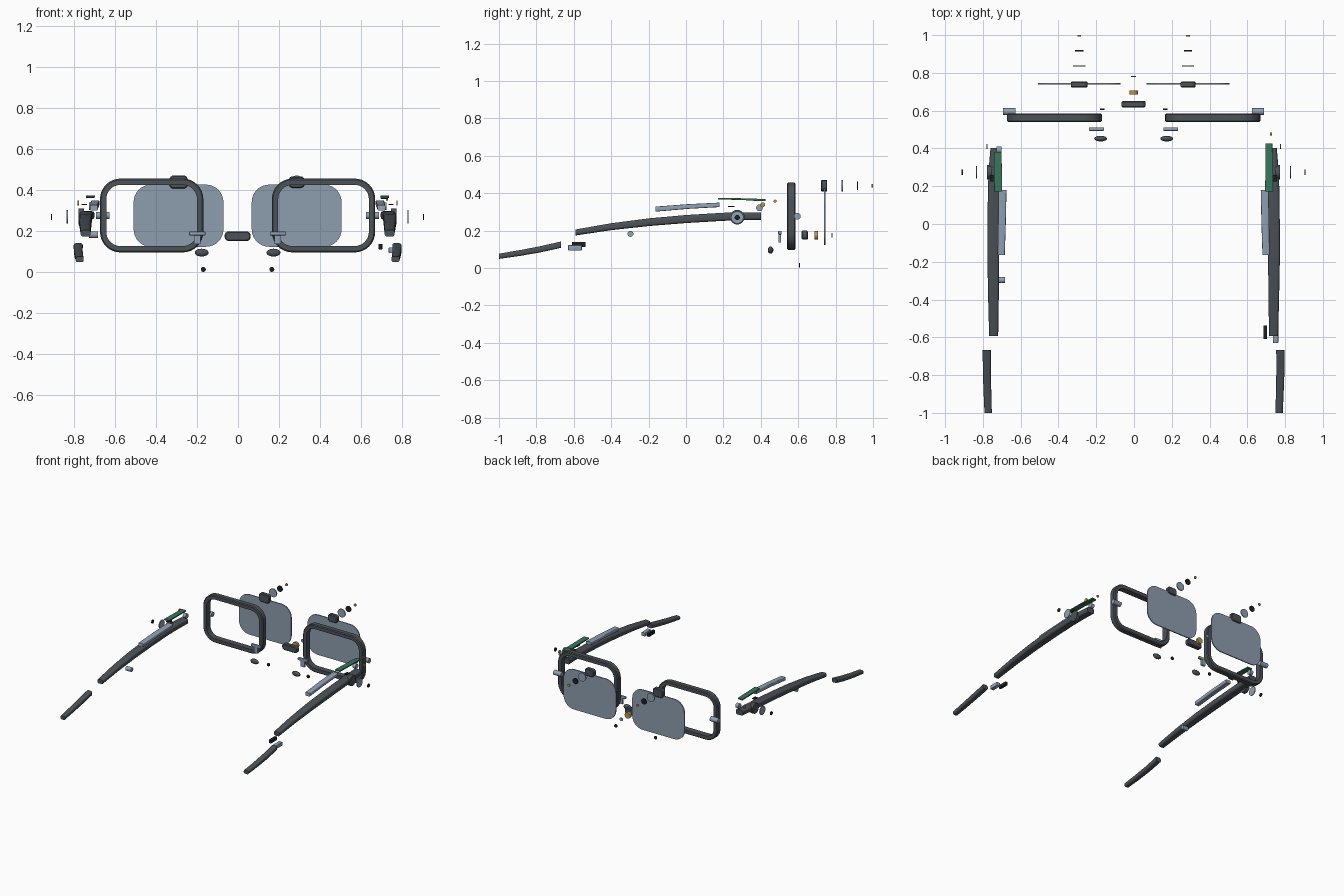
import bpy, bmesh, math
from mathutils import Vector, Matrix

if "Cube" in bpy.data.objects:
    bpy.data.objects.remove(bpy.data.objects["Cube"])

XO = -0.002  # tiny sideways offset of the whole model


def material(name, rgb):
    m = bpy.data.materials.new(name)
    lin = [((c / 255 + 0.055) / 1.055) ** 2.4 for c in rgb]
    m.diffuse_color = (*lin, 1)
    m.use_nodes = True
    m.node_tree.nodes["Principled BSDF"].inputs["Base Color"].default_value = m.diffuse_color
    return m


FRAME = material("charcoal", (76, 82, 88))
STEEL = material("blue_grey_metal", (146, 162, 182))
GLASS = material("tinted_glass", (141, 157, 175))
GREEN = material("circuit_green", (56, 118, 92))
GOLD = material("gold", (196, 146, 76))
BLACK = material("black", (30, 32, 38))


def finish(name, bm, mat):
    bmesh.ops.recalc_face_normals(bm, faces=bm.faces)
    me = bpy.data.meshes.new(name)
    bm.to_mesh(me)
    bm.free()
    me.materials.append(mat)
    ob = bpy.data.objects.new(name, me)
    bpy.context.collection.objects.link(ob)
    ob.location.x = XO
    bpy.ops.object.select_all(action='DESELECT')
    ob.select_set(True)
    bpy.context.view_layer.objects.active = ob
    bpy.ops.object.shade_smooth_by_angle(angle=math.radians(35))
    return ob


def rounded_loop(w, h, r, n=8):
    """Points of a rounded rectangle about the origin."""
    pts = []
    for k, (sx, sz) in enumerate([(1, 1), (-1, 1), (-1, -1), (1, -1)]):
        for i in range(n + 1):
            a = math.pi / 2 * (k + i / n)
            pts.append((sx * (w / 2 - r) + r * math.cos(a),
                        sz * (h / 2 - r) + r * math.sin(a)))
    return pts


def skin(bm, rings, closed):
    """Join rings of points; either close back on the first ring or cap the ends."""
    vs = [[bm.verts.new(p) for p in ring] for ring in rings]
    n = len(vs[0])
    pairs = list(zip(vs, vs[1:])) + ([(vs[-1], vs[0])] if closed else [])
    for a, b in pairs:
        for i in range(n):
            j = (i + 1) % n
            bm.faces.new((a[i], a[j], b[j], b[i]))
    if not closed:
        bm.faces.new(vs[0])
        bm.faces.new(vs[-1])


def plate(name, x, z, w, h, r, y0, y1, mat, edge=0.0):
    """Rounded plate facing the front, with a softened edge."""
    steps = [(y0, edge), (y0 + edge, 0), (y1 - edge, 0), (y1, edge)] if edge else [(y0, 0), (y1, 0)]
    bm = bmesh.new()
    skin(bm, [[(x + px, y, z + pz) for px, pz in
               rounded_loop(w - 2 * e, h - 2 * e, r - e)] for y, e in steps], False)
    return finish(name, bm, mat)


def rim(name, x, z, w, h, r, t, y0, y1):
    """Rounded ring with chamfered outer edge."""
    e = 0.006
    steps = [(y0, t), (y0, e), (y0 + e, 0), (y1 - e, 0), (y1, e), (y1, t)]
    bm = bmesh.new()
    skin(bm, [[(x + px, y, z + pz) for px, pz in
               rounded_loop(w - 2 * d, h - 2 * d, r - d)] for y, d in steps], True)
    return finish(name, bm, FRAME)


def loft(name, s, sections, mat, r):
    """Bar along y from sections (y, x, z, width, height)."""
    bm = bmesh.new()
    skin(bm, [[(s * x + px, y, z + pz) for px, pz in
               rounded_loop(w, h, r, 3)] for y, x, z, w, h in sections], False)
    return finish(name, bm, mat)


def box(name, x, y, z, mat, bevel=0.0):
    """Box from (low, high) spans."""
    bm = bmesh.new()
    bmesh.ops.create_cube(bm, size=1)
    for v in bm.verts:
        v.co = [lo + (c + 0.5) * (hi - lo) for c, (lo, hi) in zip(v.co, (x, y, z))]
    if bevel:
        bmesh.ops.bevel(bm, geom=bm.edges[:], offset=bevel, segments=2,
                        profile=0.5, affect='EDGES')
    return finish(name, bm, mat)


def cylinder(name, centre, r, depth, axis, mat):
    bm = bmesh.new()
    bmesh.ops.create_cone(bm, cap_ends=True, segments=24, radius1=r, radius2=r, depth=depth)
    turn = Vector((0, 0, 1)).rotation_difference(Vector(axis)).to_matrix().to_4x4()
    bm.transform(Matrix.Translation(centre) @ turn)
    return finish(name, bm, mat)


X, Y = (1, 0, 0), (0, 1, 0)

for s, side in ((-1, "left"), (1, "right")):
    def nm(part):
        return side + "_" + part

    # Front: rim, lens and hinge barrel
    rim(nm("rim"), s * 0.419, 0.277, 0.504, 0.36, 0.1, 0.031, 0.54, 0.585)
    plate(nm("lens"), s * 0.288, 0.276, 0.438, 0.303, 0.085, 0.739, 0.747, GLASS)
    cylinder(nm("hinge_barrel"), (s * 0.658, 0.595, 0.277), 0.018, 0.065, X, STEEL)

    # Camera stack above each lens
    k = 1.0 if s < 0 else 0.88
    plate(nm("camera_housing"), s * 0.288, 0.44, 0.088 * k, 0.064 * k, 0.02,
          0.722, 0.755, FRAME, 0.005)
    for part, y, r, mat in (("camera_ring", 0.836, 0.032, STEEL),
                            ("camera_lens", 0.917, 0.022, BLACK),
                            ("camera_contact", 0.9965, 0.010, GOLD)):
        cylinder(nm(part), (s * 0.288, y, 0.44), r, 0.007, Y, mat)

    # Nose support: bracket, pad and screw
    a, b = sorted((s * 0.157, s * 0.236))
    box(nm("pad_bracket_bar"), (a, b), (0.493, 0.511), (0.18, 0.198), STEEL, 0.003)
    a, b = sorted((s * 0.18, s * 0.212))
    box(nm("pad_bracket_stem"), (a, b), (0.495, 0.509), (0.137, 0.182), STEEL)
    bm = bmesh.new()
    bmesh.ops.create_uvsphere(bm, u_segments=20, v_segments=12, radius=1)
    bm.transform(Matrix.Translation((s * 0.175, 0.452, 0.096))
                 @ Matrix.Diagonal((0.034, 0.015, 0.019, 1)))
    finish(nm("nose_pad"), bm, FRAME)
    cylinder(nm("screw"), (s * 0.167, 0.607, 0.014), 0.012, 0.007, Y, BLACK)

    # Temple arm and ear tip
    loft(nm("temple"), s, [(0.402, 0.728, 0.278, 0.060, 0.040),
                           (0.30, 0.735, 0.277, 0.063, 0.042),
                           (0.20, 0.739, 0.274, 0.064, 0.043),
                           (0.00, 0.742, 0.262, 0.064, 0.043),
                           (-0.20, 0.743, 0.245, 0.062, 0.041),
                           (-0.40, 0.742, 0.221, 0.056, 0.037),
                           (-0.592, 0.741, 0.190, 0.048, 0.032)], FRAME, 0.012)
    loft(nm("ear_tip"), s, [(-0.668, 0.777, 0.125, 0.044, 0.034),
                            (-0.78, 0.777, 0.100, 0.043, 0.033),
                            (-0.89, 0.774, 0.080, 0.041, 0.031),
                            (-1.0, 0.770, 0.063, 0.039, 0.028)], FRAME, 0.01)

    # Battery strip and circuit board above the arm
    loft(nm("battery"), s, [(0.18, 0.694, 0.338, 0.042, 0.024),
                            (0.01, 0.697, 0.329, 0.041, 0.025),
                            (-0.163, 0.701, 0.315, 0.038, 0.027)], STEEL, 0.005)
    loft(nm("circuit_board"), s, [(0.172, 0.717, 0.371, 0.042, 0.009),
                                  (0.38, 0.719, 0.367, 0.040, 0.009)], GREEN, 0.001)
    a, b = sorted((s * 0.735, s * 0.76))
    box(nm("chip"), (a, b), (0.225, 0.26), (0.327, 0.333), BLACK)

    # Hinge pin and contact near the arm's front
    cylinder(nm("hinge_pin"), (s * 0.713, 0.393, 0.322), 0.018, 0.025, X, STEEL)
    cylinder(nm("contact_disc"), (s * 0.777, 0.41, 0.338), 0.013, 0.006, X, GOLD)

    # Speaker stack on the outside of the arm
    cylinder(nm("speaker_housing"), (s * 0.762, 0.274, 0.272), 0.039, 0.026, X, FRAME)
    cylinder(nm("speaker_ring"), (s * 0.831, 0.274, 0.271), 0.033, 0.006, X, STEEL)
    cylinder(nm("speaker_core"), (s * 0.907, 0.274, 0.270), 0.014, 0.006, X, BLACK)

# Bridge stack in the middle
plate("bridge", 0, 0.176, 0.126, 0.047, 0.02, 0.618, 0.652, FRAME, 0.005)
cylinder("bridge_contact", (0, 0.696, 0.175), 0.023, 0.02, Y, GOLD)
cylinder("bridge_cap", (0, 0.78, 0.175), 0.013, 0.006, Y, STEEL)

# Parts on one side only
loft("board_extension", 1, [(0.32, 0.716, 0.366, 0.036, 0.010),
                            (0.425, 0.716, 0.363, 0.036, 0.010)], GREEN, 0.001)
cylinder("board_contact", (0.728, 0.476, 0.358), 0.008, 0.01, X, GOLD)
cylinder("side_button", (-0.703, -0.297, 0.183), 0.016, 0.045, X, STEEL)
box("port_plug", (0.687, 0.706), (-0.61, -0.537), (0.112, 0.139), BLACK, 0.003)
box("port_socket", (0.737, 0.766), (-0.63, -0.557), (0.094, 0.122), STEEL, 0.003)
